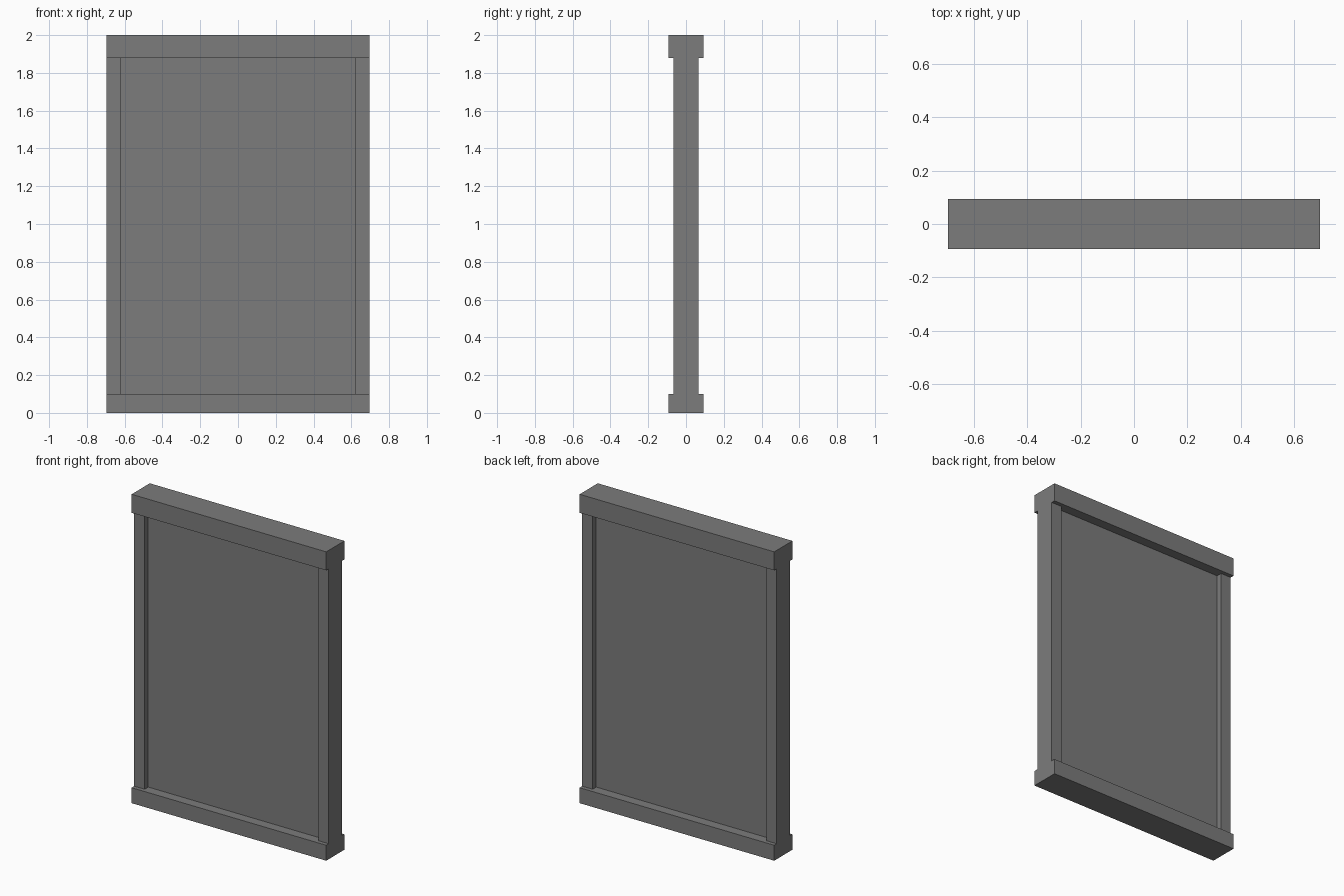
import bpy

# Remove the default cube only
cube = bpy.data.objects.get("Cube")
if cube:
    bpy.data.objects.remove(cube, do_unlink=True)

# Single grey finish
grey = bpy.data.materials.new("mid_grey")
grey.use_nodes = True
colour = (0.2, 0.2, 0.2, 1)
grey.diffuse_color = colour
grey.node_tree.nodes["Principled BSDF"].inputs["Base Color"].default_value = colour

HALF_W = 0.697      # overall half width
POST_IN = 0.622     # inner edge of the side posts
RAIL_Y, POST_Y, PANEL_Y = 0.093, 0.067, 0.03   # half depths
BOTTOM, TOP, HEIGHT = 0.1, 1.88, 2.0


def box(name, x0, x1, half_y, z0, z1):
    """Flat-shaded box centred on y = 0."""
    bpy.ops.mesh.primitive_cube_add(size=1, location=((x0 + x1) / 2, 0, (z0 + z1) / 2))
    ob = bpy.context.object
    ob.name = name
    ob.scale = (x1 - x0, 2 * half_y, z1 - z0)
    bpy.ops.object.transform_apply(location=False, rotation=False, scale=True)
    ob.data.materials.append(grey)
    return ob


# Horizontal rails
box("bottom_rail", -HALF_W, HALF_W, RAIL_Y, 0, BOTTOM)
box("top_rail", -HALF_W, HALF_W, RAIL_Y, TOP, HEIGHT)

# Side posts
box("left_post", POST_IN, HALF_W, POST_Y, BOTTOM, TOP)
box("right_post", -HALF_W, -POST_IN, POST_Y, BOTTOM, TOP)

# Recessed panel
box("panel", -POST_IN, POST_IN, PANEL_Y, BOTTOM, TOP)
